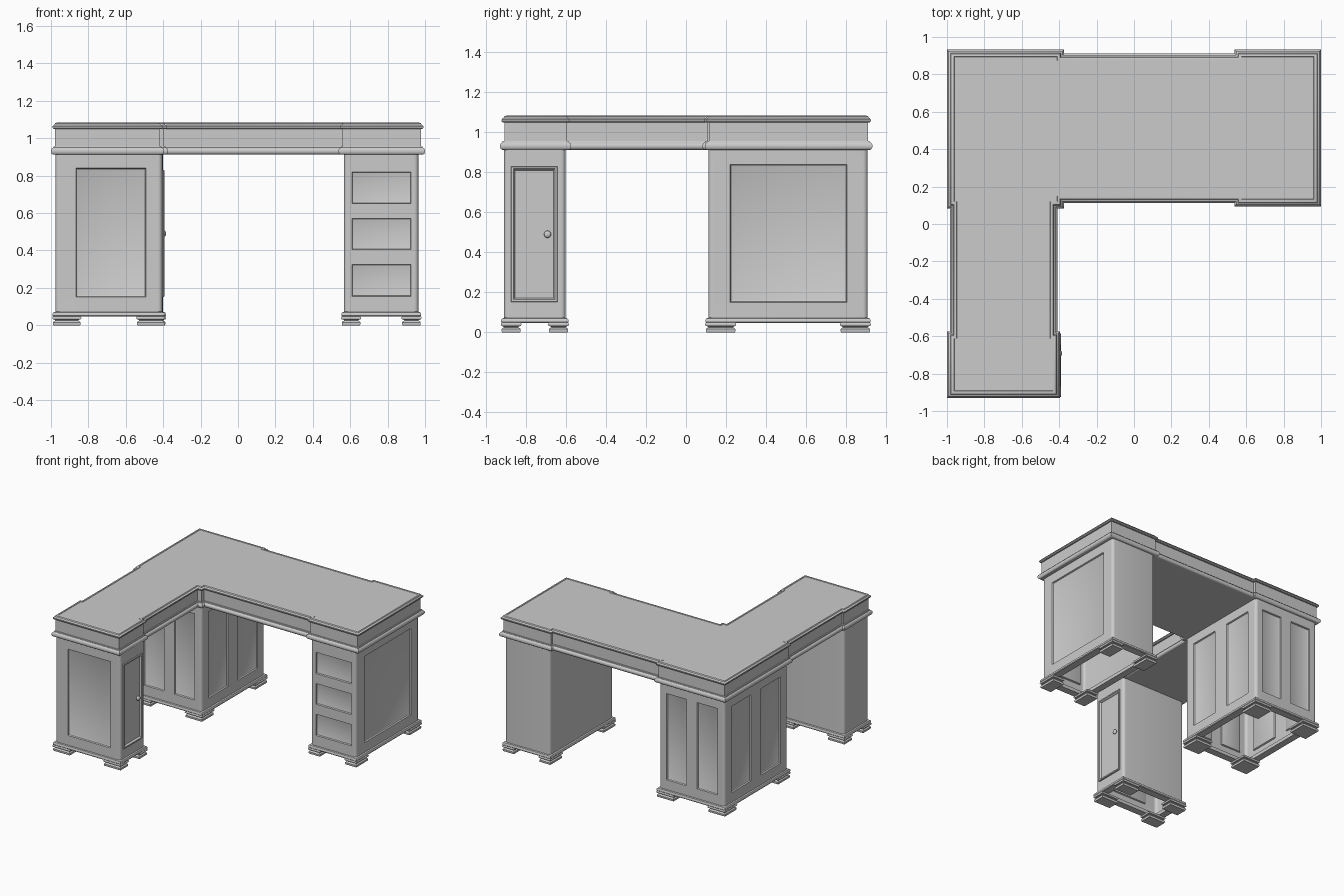
import bpy, bmesh, math
from mathutils import Vector

if "Cube" in bpy.data.objects:
    bpy.data.objects.remove(bpy.data.objects["Cube"])


def finish(bm, name):
    me = bpy.data.meshes.new(name)
    bm.to_mesh(me)
    bm.free()
    ob = bpy.data.objects.new(name, me)
    bpy.context.collection.objects.link(ob)
    return ob


def inset(outline, d):
    """Mitred inward offset of a counter-clockwise outline."""
    out, n = [], len(outline)
    for i in range(n):
        p, a, b = (Vector(outline[j % n]) for j in (i, i - 1, i + 1))
        e1, e2 = (p - a).normalized(), (b - p).normalized()
        n1, n2 = Vector((-e1.y, e1.x)), Vector((-e2.y, e2.x))
        out.append(p + (n1 + n2) * d / (1 + n1.dot(n2)))
    return out


def loft(name, outline, profile, ring=False):
    """Run a moulding profile of (inset, z) around an outline."""
    bm = bmesh.new()
    rows = [[bm.verts.new((p.x, p.y, z)) for p in inset(outline, d)] for d, z in profile]
    n = len(outline)
    pairs = list(zip(rows, rows[1:])) + ([(rows[-1], rows[0])] if ring else [])
    for lo, hi in pairs:
        for i in range(n):
            j = (i + 1) % n
            bm.faces.new((lo[i], lo[j], hi[j], hi[i]))
    if not ring:
        bm.faces.new(rows[0][::-1])
        bm.faces.new(rows[-1])
    return finish(bm, name)


def rect(x0, x1, y0, y1):
    return [(x0, y0), (x1, y0), (x1, y1), (x0, y1)]


def side_frame(box, side):
    """Function placing (u, z, depth) on side 0 front, 1 right, 2 back, 3 left."""
    o = Vector(rect(*box)[side])
    u = Vector([(1, 0), (0, 1), (-1, 0), (0, -1)][side])
    nrm = Vector((u.y, -u.x))
    return lambda a, z, d=0.0: (*(o + u * a - nrm * d), z)


def panel(name, P, r, steps):
    """Rectangular panel built from nested (inset, depth) steps."""
    bm = bmesh.new()
    a, b, lo, hi = r
    rings = [[bm.verts.new(P(*c, d)) for c in rect(a + s, b - s, lo + s, hi - s)] for s, d in steps]
    for q, w in zip(rings, rings[1:]):
        for i in range(4):
            j = (i + 1) % 4
            bm.faces.new((q[i], q[j], w[j], w[i]))
    bm.faces.new(rings[-1])
    return finish(bm, name)


Z0, Z1, R = 0.06, 0.92, 0.022
FIELD = [(0, 0), (0.004, 0.01), (0.012, 0.014)]
DRAWER = [(0, 0), (0.003, 0.012), (0.008, 0.014)]


def pedestal(name, box, foot, openings):
    """Rounded hollow carcass with openings, panels, base moulding and feet."""
    x0, x1, y0, y1 = box
    bm = bmesh.new()
    for side in range(4):
        P = side_frame(box, side)
        L = (x1 - x0) if side % 2 == 0 else (y1 - y0)
        holes = openings.get(side, [])
        us = sorted({R, L - R} | {v for h in holes for v in h[1][:2]})
        zs = sorted({Z0, Z1} | {v for h in holes for v in h[1][2:]})
        for a, b in zip(us, us[1:]):
            for lo, hi in zip(zs, zs[1:]):
                mu, mz = (a + b) / 2, (lo + hi) / 2
                if not any(h[0] < mu < h[1] and h[2] < mz < h[3] for _, h, _ in holes):
                    bm.faces.new([bm.verts.new(P(*c)) for c in rect(a, b, lo, hi)])
        for label, h, steps in holes:
            panel(f"{name}_{label}", P, h, steps)
        # rounded corner at the end of this side
        arc = [(L - R + R * math.sin(t), R - R * math.cos(t))
               for t in (math.pi / 2 * k / 5 for k in range(6))]
        for p, q in zip(arc, arc[1:]):
            bm.faces.new([bm.verts.new(P(*c)) for c in
                          ((p[0], Z0, p[1]), (q[0], Z0, q[1]), (q[0], Z1, q[1]), (p[0], Z1, p[1]))])
    bmesh.ops.remove_doubles(bm, verts=bm.verts, dist=0.0002)
    finish(bm, name)
    # base moulding
    e = 0.014
    bx0, bx1, by0, by1 = x0 - e, x1 + e, y0 - e, y1 + e
    loft(name + "_base", rect(bx0, bx1, by0, by1),
         [(0.06, 0.046), (0.004, 0.046), (0, 0.051), (0, 0.063), (0.004, 0.069),
          (0.016, 0.073), (0.06, 0.073)], ring=True)
    # stepped feet
    fx, fy = foot
    k = 0
    for ax in (bx0 - 0.002, bx1 + 0.002 - fx):
        for ay in (by0 - 0.002, by1 + 0.002 - fy):
            k += 1
            loft(f"{name}_foot_{k}", rect(ax, ax + fx, ay, ay + fy),
                 [(0.006, 0), (0.004, 0.006), (0.004, 0.016), (0.008, 0.021), (0.016, 0.025),
                  (0.014, 0.029), (0.003, 0.032), (0, 0.037), (0, 0.042), (0.004, 0.048)])


# desk top: one L-shaped outline carrying lower moulding, apron and slab
plan = [(-1, -.93), (-.395, -.93), (-.395, -.574), (-.41, -.574), (-.41, .082), (-.373, .082),
        (-.373, .112), (.537, .112), (.537, .094), (1, .094), (1, .932), (.537, .932),
        (.537, .912), (-.373, .912), (-.373, .932), (-1, .932), (-1, .082), (-.985, .082),
        (-.985, -.574), (-1, -.574)]
loft("desk_top", plan,
     [(0.03, .912), (0.012, .912), (0.004, .917), (0, .926), (0, .936), (0.004, .945), (0.012, .950),
      (0.014, .956), (0.022, .957), (0.022, 1.049), (0.013, 1.050), (0.008, 1.056), (0.008, 1.064),
      (0.013, 1.070), (0.018, 1.072), (0.022, 1.080), (0.030, 1.083), (0.037, 1.083), (0.039, 1.080)])

# wing end cupboard: panel in front, door on the right
wing = (-.977, -.405, -.910, -.602)
pedestal("wing_pedestal", wing, (.155, .103), {
    0: [("front_panel", (.110, .485, .15, .84), FIELD)],
    1: [("door", (.035, .268, .152, .83),
         [(0, 0), (0, -.008), (.003, -.011), (.012, -.011), (.016, -.006), (.02, .004)])]})
bpy.ops.mesh.primitive_uv_sphere_add(segments=20, ring_count=12, radius=.018, location=(-.397, -.692, .49))
knob = bpy.context.object
knob.name = "door_knob"
knob.scale = (.7, 1, 1)

# drawer pedestal on the right
right = (.567, .965, .112, .908)
pedestal("drawer_pedestal", right, (.107, .155), {
    0: [(f"drawer_{i + 1}", (.043, .358, lo, hi), DRAWER)
        for i, (lo, hi) in enumerate(((.155, .325), (.405, .57), (.65, .82)))],
    1: [("side_panel", (.108, .693, .15, .84), FIELD)]})

# corner pedestal: two tall panels on every side
corner = (-.977, -.400, .112, .908)
twin = {}
for s in range(4):
    L = (corner[1] - corner[0]) if s % 2 == 0 else (corner[3] - corner[2])
    twin[s] = [(f"panel_{s}_{k}", (L * a, L * b, .15, .84), FIELD)
               for k, (a, b) in enumerate(((.11, .42), (.58, .89)))]
pedestal("corner_pedestal", corner, (.155, .155), twin)

# smooth curves, keep hard edges
bpy.ops.object.select_all(action='SELECT')
bpy.context.view_layer.objects.active = bpy.data.objects["desk_top"]
bpy.ops.object.shade_smooth_by_angle(angle=math.radians(35))
